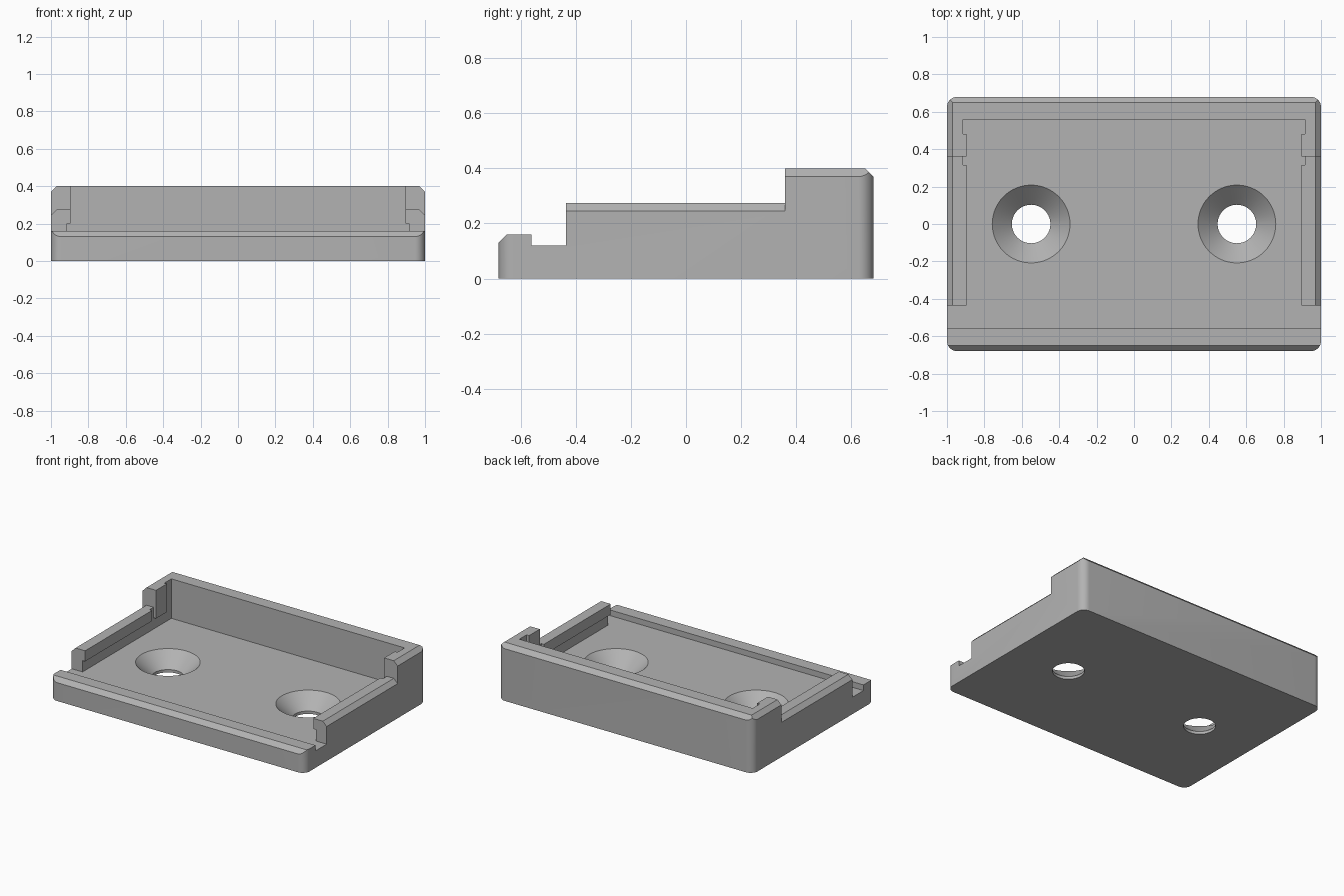
import bpy
import bmesh
import math

cube = bpy.data.objects.get("Cube")
if cube:
    bpy.data.objects.remove(cube, do_unlink=True)

FLOOR, LIP, RAIL, TOP = 0.12, 0.16, 0.275, 0.4
HALF_X, HALF_Y, CHAMFER = 1.0, 0.68, 0.03
WALL_START, STEP = -0.435, 0.36
INNER, RECESS, BACK = 0.895, 0.915, 0.56

grey = bpy.data.materials.new("plain_grey")
grey.use_nodes = True
grey.diffuse_color = (0.45, 0.45, 0.45, 1)
grey.node_tree.nodes["Principled BSDF"].inputs["Base Color"].default_value = grey.diffuse_color


def make_object(name, bm):
    bmesh.ops.recalc_face_normals(bm, faces=bm.faces[:])
    mesh = bpy.data.meshes.new(name)
    bm.to_mesh(mesh)
    bm.free()
    mesh.materials.append(grey)
    obj = bpy.data.objects.new(name, mesh)
    bpy.context.collection.objects.link(obj)
    return obj


def prism(name, points, axis, start, end):
    """Extrude a 2D profile along the x, y or z axis."""
    place = {"x": lambda p: (start, p[0], p[1]),
             "y": lambda p: (p[0], start, p[1]),
             "z": lambda p: (p[0], p[1], start)}[axis]
    bm = bmesh.new()
    face = bm.faces.new([bm.verts.new(place(p)) for p in points])
    moved = bmesh.ops.extrude_face_region(bm, geom=[face])["geom"]
    shift = [end - start if a == axis else 0 for a in "xyz"]
    verts = [v for v in moved if isinstance(v, bmesh.types.BMVert)]
    bmesh.ops.translate(bm, vec=shift, verts=verts)
    return make_object(name, bm)


def box(name, half_x, y0, y1, z0, z1):
    return prism(name, [(-half_x, y0), (half_x, y0), (half_x, y1), (-half_x, y1)], "z", z0, z1)


def combine(target, tool, operation="DIFFERENCE"):
    tool.hide_render = True
    mod = target.modifiers.new("cut", "BOOLEAN")
    mod.operation, mod.solver, mod.object = operation, "EXACT", tool
    bpy.context.view_layer.objects.active = target
    bpy.ops.object.modifier_apply(modifier=mod.name)
    bpy.data.objects.remove(tool, do_unlink=True)


# Stepped side outline: front lip, slot, rails and tall back wall
outline = [(-HALF_Y, 0), (HALF_Y, 0), (HALF_Y, TOP - CHAMFER), (HALF_Y - CHAMFER, TOP),
           (STEP, TOP), (STEP, RAIL), (WALL_START, RAIL), (WALL_START, FLOOR),
           (-BACK, FLOOR), (-BACK, LIP), (CHAMFER - HALF_Y, LIP), (-HALF_Y, LIP - CHAMFER)]
tray = prism("mounting_tray", outline, "x", -1.1, 1.1)

# Rounded upright corners
radius, steps = 0.055, 8
plan = []
for quarter, (sx, sy) in enumerate([(1, 1), (-1, 1), (-1, -1), (1, -1)]):
    for i in range(steps + 1):
        a = (quarter + i / steps) * math.pi / 2
        plan.append((sx * (HALF_X - radius) + radius * math.cos(a),
                     sy * (HALF_Y - radius) + radius * math.sin(a)))
combine(tray, prism("corner_shape", plan, "z", -0.1, 0.6), "INTERSECT")

# Sloped outer edges on the rails and on the tall back corners
for side in (-1, 1):
    for height, y0, y1 in ((RAIL, -0.5, STEP), (TOP, STEP, 0.8)):
        edge = [(side * (HALF_X + 0.03), height - 2 * CHAMFER),
                (side * (HALF_X + 0.03), height + CHAMFER),
                (side * (HALF_X - 2 * CHAMFER), height + CHAMFER)]
        combine(tray, prism("edge_cutter", edge, "y", y0, y1))

# Inner pocket, undercut below the rails, and the two notches on each side
combine(tray, box("pocket_cutter", INNER, -0.5, BACK, FLOOR, 0.6))
combine(tray, box("undercut_cutter", RECESS, -0.5, BACK, FLOOR, 0.2))
combine(tray, box("front_notch_cutter", RECESS, 0.315, STEP, 0.15, 0.6))
combine(tray, box("back_notch_cutter", RECESS, 0.48, BACK, 0.15, 0.6))

# Countersunk screw holes
for side in (-1, 1):
    bm = bmesh.new()
    profile = [(0, -0.1), (0.103, -0.1), (0.103, 0.02), (0.208, FLOOR), (0.229, FLOOR + 0.02), (0, FLOOR + 0.02)]
    verts = [bm.verts.new((r, 0, z)) for r, z in profile]
    edges = [bm.edges.new(pair) for pair in zip(verts, verts[1:])]
    bmesh.ops.spin(bm, geom=verts + edges, axis=(0, 0, 1), cent=(0, 0, 0),
                   angle=math.tau, steps=64, use_duplicate=False)
    bmesh.ops.remove_doubles(bm, verts=bm.verts[:], dist=0.0001)
    bmesh.ops.translate(bm, vec=(side * 0.55, 0, 0), verts=bm.verts[:])
    combine(tray, make_object("screw_hole_cutter", bm))

# Smooth the round surfaces, keep the corners crisp
bpy.ops.object.select_all(action="DESELECT")
tray.select_set(True)
bpy.context.view_layer.objects.active = tray
bpy.ops.object.shade_smooth_by_angle(angle=math.radians(25))
